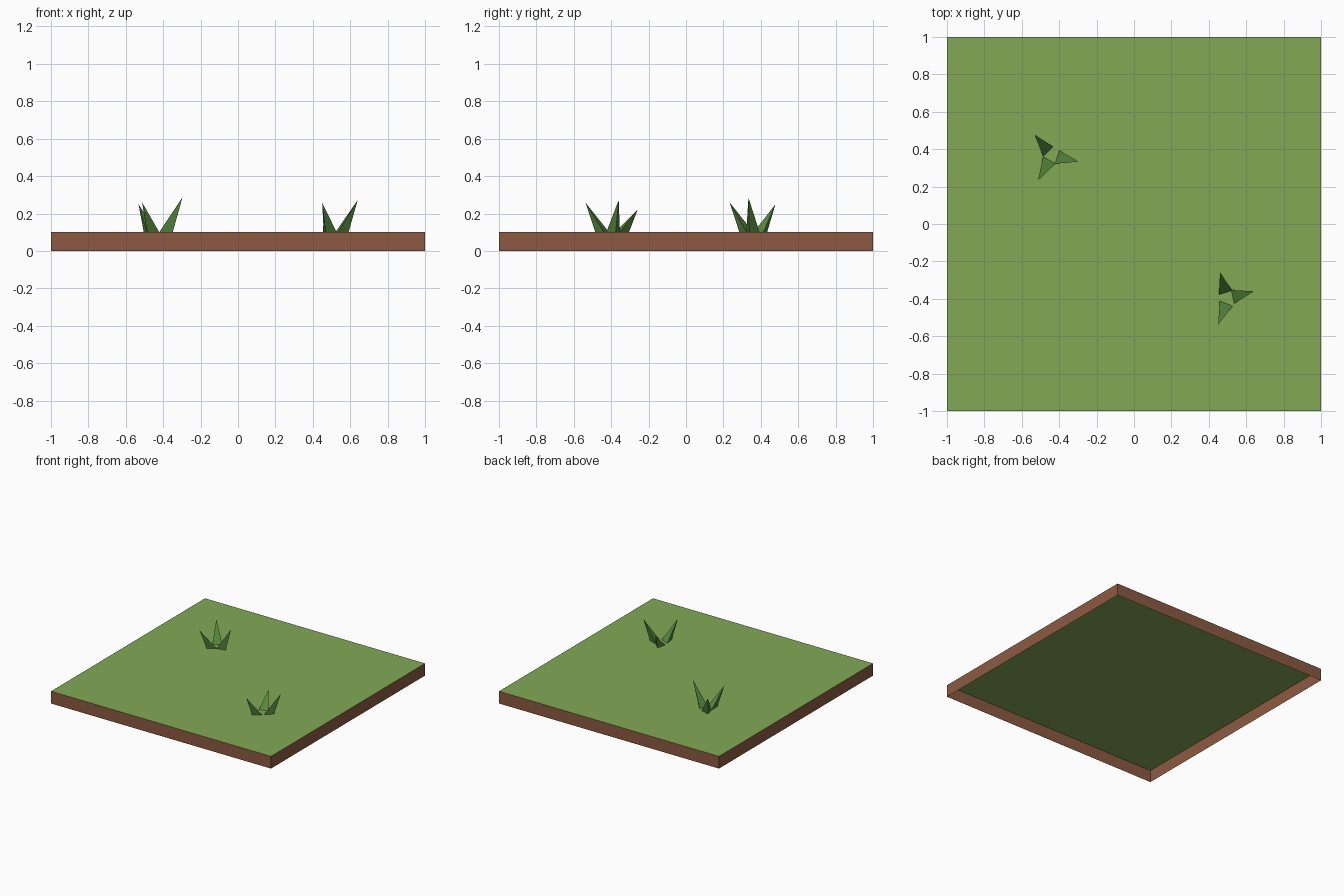
import bpy, bmesh, math

if "Cube" in bpy.data.objects:
    bpy.data.objects.remove(bpy.data.objects["Cube"])


def material(name, rgb):
    m = bpy.data.materials.new(name)
    m.diffuse_color = (*rgb, 1.0)
    m.use_nodes = True
    m.node_tree.nodes["Principled BSDF"].inputs["Base Color"].default_value = m.diffuse_color
    return m


grass = material("grass green", (0.222, 0.397, 0.089))
soil = material("soil brown", (0.262, 0.102, 0.054))
leaf = material("blade green", (0.096, 0.25, 0.05))

TOP = 0.1      # height of the ground surface
RADIUS = 0.043  # circumradius of a blade's triangular foot


def add_object(name, mesh, mats):
    for m in mats:
        mesh.materials.append(m)
    ob = bpy.data.objects.new(name, mesh)
    bpy.context.collection.objects.link(ob)
    return ob


# Ground tile: thin box, open underneath, green on top and brown on the sides
bm = bmesh.new()
bmesh.ops.create_cube(bm, size=1.0)
for v in bm.verts:
    v.co = (v.co.x * 2, v.co.y * 2, (v.co.z + 0.5) * TOP)
bm.normal_update()
bottom = [f for f in bm.faces if f.normal.z < -0.5]
bmesh.ops.delete(bm, geom=bottom, context='FACES_ONLY')
for f in bm.faces:
    f.material_index = 0 if f.normal.z > 0.5 else 1
tile = bpy.data.meshes.new("ground_tile")
bm.to_mesh(tile)
bm.free()
add_object("ground_tile", tile, [grass, soil])


# Grass tufts: each blade is a leaning three-sided spike
def tuft(name, blades):
    verts, faces = [], []
    for (cx, cy), degrees, tip in blades:
        n = len(verts)
        for k in range(3):
            a = math.radians(degrees + 120 * k)
            verts.append((cx + RADIUS * math.cos(a), cy + RADIUS * math.sin(a), TOP))
        verts.append(tip)
        faces += [(n + k, n + (k + 1) % 3, n + 3) for k in range(3)]
    mesh = bpy.data.meshes.new(name)
    mesh.from_pydata(verts, [], faces)
    add_object(name, mesh, [leaf])


# foot centre, direction of the outer corner, tip
tuft("back_grass_tuft", [
    ((-0.474, 0.403), 134, (-0.532, 0.478, 0.25)),
    ((-0.390, 0.351), -17.5, (-0.297, 0.334, 0.286)),
    ((-0.464, 0.323), -119, (-0.513, 0.233, 0.26)),
])
tuft("front_grass_tuft", [
    ((0.483, -0.346), 107.5, (0.460, -0.258, 0.222)),
    ((0.549, -0.385), 12, (0.640, -0.360, 0.272)),
    ((0.485, -0.445), -112, (0.450, -0.537, 0.257)),
])
